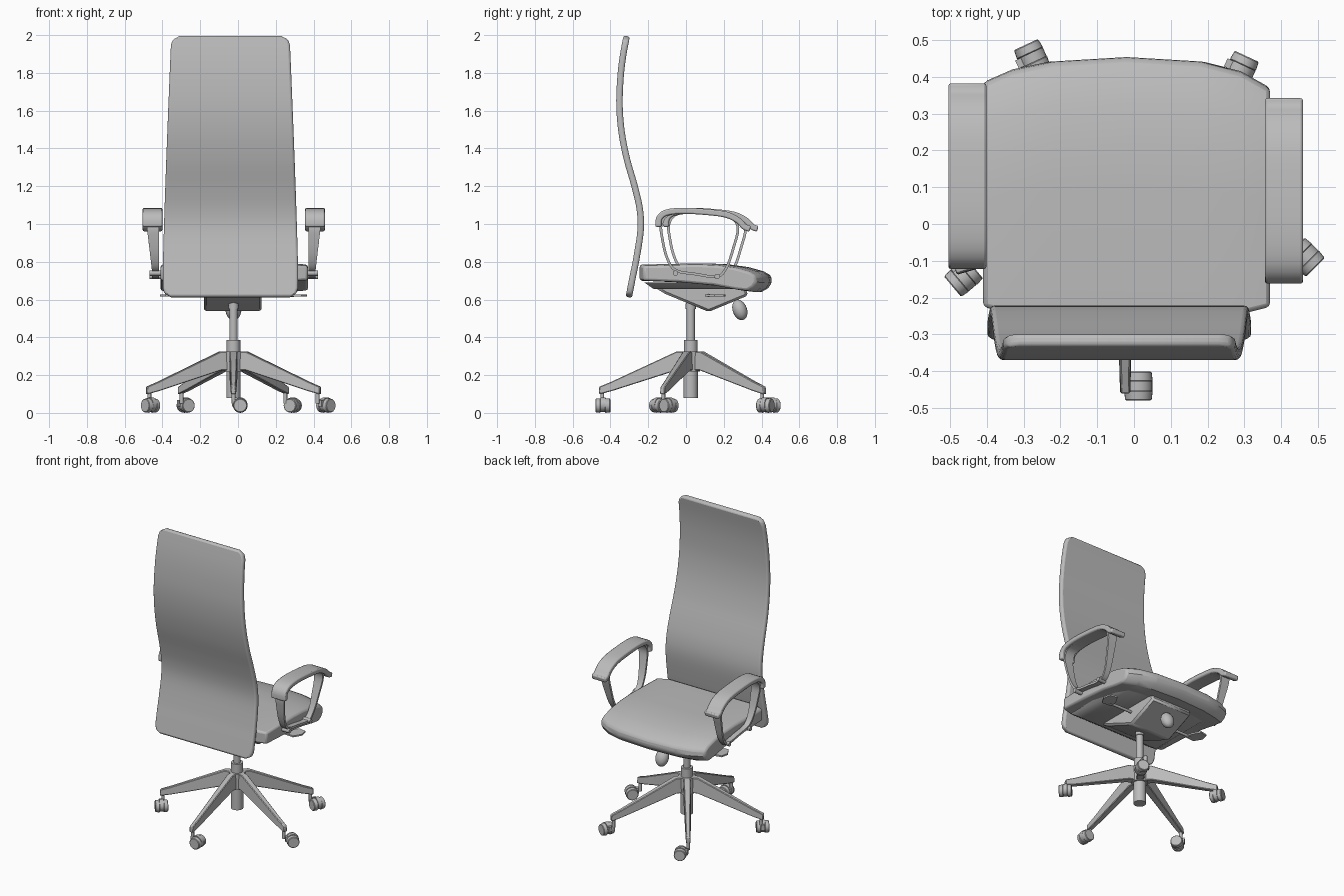
import bpy, bmesh, math
from mathutils import Vector, Matrix

if "Cube" in bpy.data.objects:
    bpy.data.objects.remove(bpy.data.objects["Cube"])

GREY = bpy.data.materials.new("plain grey")
GREY.use_nodes = True
GREY.diffuse_color = (0.5, 0.5, 0.5, 1)
GREY.node_tree.nodes["Principled BSDF"].inputs["Base Color"].default_value = (0.5, 0.5, 0.5, 1)

CX, CY = -0.024, 0.025  # column axis


def finish(name, bm, bevel=0, segments=2, angle=35):
    bmesh.ops.recalc_face_normals(bm, faces=bm.faces)
    mesh = bpy.data.meshes.new(name)
    bm.to_mesh(mesh)
    bm.free()
    mesh.materials.append(GREY)
    obj = bpy.data.objects.new(name, mesh)
    bpy.context.collection.objects.link(obj)
    if bevel:
        mod = obj.modifiers.new("soft edges", "BEVEL")
        mod.width, mod.segments = bevel, segments
        mod.limit_method, mod.angle_limit = "ANGLE", math.radians(40)
    bpy.ops.object.select_all(action="DESELECT")
    bpy.context.view_layer.objects.active = obj
    obj.select_set(True)
    bpy.ops.object.shade_smooth_by_angle(angle=math.radians(angle))
    return obj


def loft(name, rings, closed=False, **kw):
    """Skin a row of equal-sized cross-sections."""
    bm = bmesh.new()
    rows = [[bm.verts.new(p) for p in ring] for ring in rings]
    pairs = list(zip(rows, rows[1:])) + ([(rows[-1], rows[0])] if closed else [])
    n = len(rows[0])
    for a, b in pairs:
        for i in range(n):
            j = (i + 1) % n
            bm.faces.new((a[i], a[j], b[j], b[i]))
    if not closed:
        bm.faces.new(rows[0])
        bm.faces.new(rows[-1])
    return finish(name, bm, **kw)


def rod(name, a, b, r1, r2=None, sides=24, **kw):
    a, b = Vector(a), Vector(b)
    d = b - a
    m = Matrix.Translation((a + b) / 2) @ d.to_track_quat("Z", "Y").to_matrix().to_4x4()
    bm = bmesh.new()
    bmesh.ops.create_cone(bm, cap_ends=True, segments=sides, radius1=r1,
                          radius2=r1 if r2 is None else r2, depth=d.length, matrix=m)
    return finish(name, bm, **kw)


def smooth_path(pts, steps, closed=False):
    """Catmull-Rom curve through the points."""
    n = len(pts)
    pts = [Vector(p) for p in pts]
    get = (lambda i: pts[i % n]) if closed else (lambda i: pts[max(0, min(n - 1, i))])
    out = []
    for i in range(n if closed else n - 1):
        a, b, c, d = (get(i + k) for k in (-1, 0, 1, 2))
        for s in range(steps):
            t = s / steps
            out.append(0.5 * (2 * b + (c - a) * t + (2 * a - 5 * b + 4 * c - d) * t * t
                              + (3 * b - a - 3 * c + d) * t ** 3))
    return out if closed else out + [pts[-1]]


def strip(name, path, section, closed=False, **kw):
    """Sweep a flat band along a (y, z) path; section(z) gives x limits and thickness."""
    rings, n = [], len(path)
    for i, p in enumerate(path):
        prev = path[i - 1] if closed or i else p
        nxt = path[(i + 1) % n] if closed or i < n - 1 else p
        t = (nxt - prev).normalized()
        x0, x1, thick = section(p.y)
        off = Vector((-t.y, t.x)) * thick / 2
        rings.append([(x, q.x, q.y) for x, q in
                      ((x0, p - off), (x1, p - off), (x1, p + off), (x0, p + off))])
    return loft(name, rings, closed, **kw)


# Backrest: S-curved slab with rounded corners
spine = smooth_path([(-.303, .612), (-.282, .72), (-.262, .82), (-.24, .97), (-.245, 1.08),
                     (-.272, 1.2), (-.312, 1.34), (-.34, 1.48), (-.352, 1.62),
                     (-.348, 1.76), (-.335, 1.88), (-.314, 1.995)], 4)


def back_section(z):
    half = 0.358 - 0.045 * max(0, (z - 0.75) / 1.25) ** 1.2
    end = min(z - 0.612, 1.995 - z)
    if end < 0.05:
        half -= 0.045 * (1 - math.sqrt(max(0, 1 - (1 - end / 0.05) ** 2)))
    return -0.04 - half, -0.04 + half, 0.034


strip("backrest", spine, back_section, bevel=0.012, segments=3)

# Seat cushion: side profile lofted across, with a bowed rolled front
profile = [(-.245, .70), (-.245, .785), (.1, .792), (.22, .787), (.33, .772), (.41, .75),
           (.45, .728), (.455, .69), (.435, .66), (.40, .64), (.33, .648), (.2, .672), (0, .69)]
rings = []
for x, front, squash in ((-.39, .385, .9), (-.31, .42, 1), (-.2, .443, 1), (0, .455, 1),
                         (.2, .443, 1), (.31, .415, 1), (.39, .37, .9)):
    k = (front + .245) / .70
    rings.append([(x - .02, -.245 + (y + .245) * k + (.02 if squash < 1 and y < -.2 else 0),
                   .715 + (z - .715) * squash) for y, z in profile])
loft("seat_cushion", rings, bevel=0.012)

# Seat pan and tilt mechanism below the cushion
loft("seat_pan", [[(CX + sx * w, y, z) for sx, y in ((-1, y0), (1, y0), (1, y1), (-1, y1))]
                  for w, y0, y1, z in ((.34, -.22, .35, .69), (.29, -.17, .32, .655))])
wedge = [(-.21, .69), (-.11, .63), (.12, .535), (.33, .622), (.31, .67)]
loft("tilt_mechanism", [[(x, y, z) for y, z in wedge] for x in (-.18, .125)], bevel=0.012, segments=1)

# Tension knob under the front
bm = bmesh.new()
bmesh.ops.create_uvsphere(bm, u_segments=20, v_segments=12, radius=1,
                          matrix=Matrix.Translation((CX, .285, .545)) @ Matrix.Rotation(.35, 4, "X")
                          @ Matrix.Diagonal((.042, .038, .056, 1)))
finish("tension_knob", bm, angle=60)

for side, label, dy in ((-1, "right", 0.02), (1, "left", -0.02)):
    mx = -0.0225

    # Armrest: closed hoop with a wide pad over it
    def hoop_section(z):
        w = 0.035 + 0.03 * max(0, min(1, (z - .75) / .25))
        return mx + side * .397, mx + side * (.397 + w), 0.014

    hoop = [(-.11, 1.0), (-.105, .92), (-.08, .82), (-.035, .755), (.07, .735), (.185, .722),
            (.235, .77), (.27, .87), (.295, .98), (.25, 1.035), (.1, 1.058), (-.06, 1.055)]
    strip(label + "_arm_hoop", [p + Vector((dy, 0)) for p in smooth_path(hoop, 4, True)],
          hoop_section, closed=True)
    pad = [(-.126, .985), (-.122, 1.03), (-.085, 1.06), (0, 1.07), (.12, 1.064), (.23, 1.05),
           (.295, 1.02), (.33, .985), (.36, .975)]
    strip(label + "_arm_pad", [p + Vector((dy, 0)) for p in smooth_path(pad, 3)],
          lambda z: (mx + side * .378, mx + side * .482, .032), bevel=0.008)

    # Bolts holding the hoop to the seat
    for y, z in ((-.035, .74), (.185, .722)):
        rod(label + "_arm_bolt", (mx + side * .35, y + dy, z), (mx + side * .445, y + dy, z), .014, sides=16)

    # Control lever with flat paddle
    rod(label + "_lever", (CX + side * .12, .12, .622), (CX + side * .32, .12, .622), .009, sides=12)
    loft(label + "_lever_paddle",
         [[(CX + side * x, y, z) for x, y in ((.29, .105), (.36, .10), (.39, .15), (.38, .2), (.33, .21), (.30, .16))]
          for z in (.616, .626)])

# Gas lift column
for name, z0, z1, r in (("column_foot", .08, .3, .038), ("hub", .22, .325, .05),
                        ("hub_collar", .32, .385, .036), ("piston", .38, .64, .022),
                        ("piston_ring", .55, .58, .027)):
    rod(name, (CX, CY, z0), (CX, CY, z1), r)

# Five tapered legs
for k in range(5):
    a = math.radians(270 + 72 * k)
    out, across = Vector((math.cos(a), math.sin(a), 0)), Vector((-math.sin(a), math.cos(a), 0))
    rings = []
    for r, top, bottom, w in ((.0, .325, .225, .024), (.075, .325, .225, .024),
                              (.42, .165, .115, .016), (.485, .138, .098, .014)):
        c = Vector((CX, CY, 0)) + out * r
        rings.append([c + across * s * w + Vector((0, 0, z))
                      for s, z in ((-1, bottom), (1, bottom), (.85, top), (-.85, top))])
    loft("leg", rings, bevel=0.004, segments=1)
    tip = Vector((CX, CY, 0)) + out * .468
    rod("caster_stem", tip + Vector((0, 0, .05)), tip + Vector((0, 0, .125)), .01, sides=12)

# Twin-wheel casters, each swivelled its own way
for x, y, turn in ((.012, -.44, 0), (.465, -.09, 45), (.29, .42, -25), (-.277, .452, 25), (-.463, -.145, -50)):
    a = math.radians(turn)
    axle, trail = Vector((-math.sin(a), math.cos(a), 0)), Vector((math.cos(a), math.sin(a), 0))
    c = Vector((x, y, .039))
    for s in (-1, 1):
        rod("caster_wheel", c + axle * s * .012, c + axle * s * .039, .039, .036, bevel=0.003, segments=1)
    rod("caster_hood", c - axle * .013 + Vector((0, 0, .005)), c + axle * .013 + Vector((0, 0, .005)), .038)
    loft("caster_fork", [[c - trail * t + axle * u + Vector((0, 0, z)) for t, u in
                          ((0, -.012), (.045, -.012), (.045, .012), (0, .012))] for z in (-.005, .03)])
